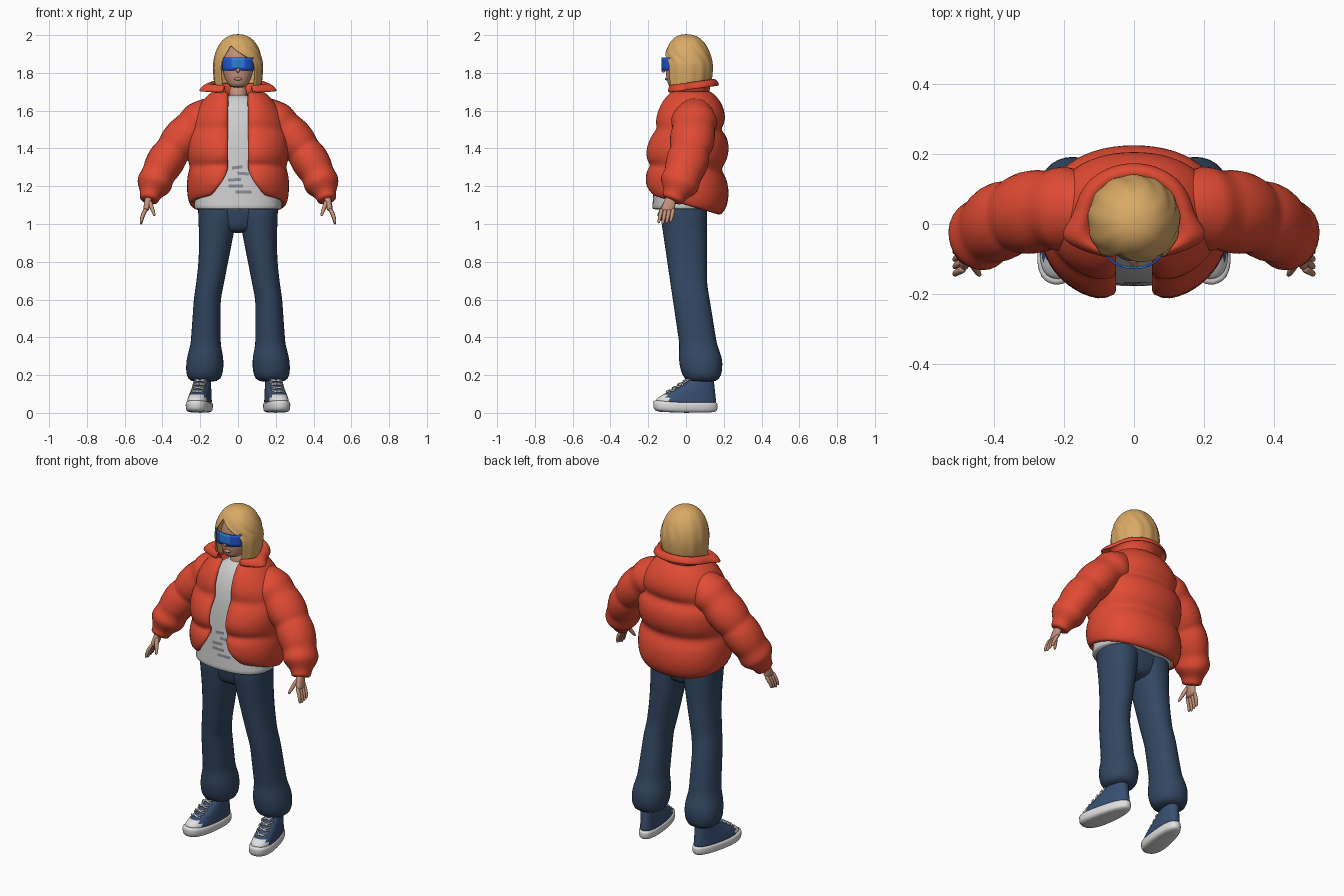
import bpy, bmesh
from math import sin, cos, asin, pi, exp, copysign
from mathutils import Vector, Matrix

if "Cube" in bpy.data.objects:
    bpy.data.objects.remove(bpy.data.objects["Cube"])


def material(name, *rgb):
    mat = bpy.data.materials.new(name)
    mat.use_nodes = True
    mat.diffuse_color = (*rgb, 1)
    shader = mat.node_tree.nodes["Principled BSDF"]
    shader.inputs["Base Color"].default_value = (*rgb, 1)
    shader.inputs["Roughness"].default_value = .8
    return mat


ORANGE = material("orange_padding", .75, .07, .033)
DENIM = material("dark_denim", .033, .065, .125)
CANVAS = material("blue_canvas", .04, .08, .17)
WHITE = material("white_rubber", .75, .75, .75)
SHIRT = material("pale_grey_cotton", .62, .62, .62)
PRINT = material("grey_print", .25, .26, .29)
SKIN = material("skin", .56, .29, .2)
HAIR = material("blond", .7, .4, .13)
LENS = material("blue_lens", .015, .09, .62)
GLINT = material("light_blue_lens", .02, .22, .7)


def clamp(value):
    return min(1, max(0, value))


def signed_power(value, power):
    return copysign(abs(value) ** power, value)


def arc(z, half_width, front, back, centre=0, power=2.4, steps=20, start=0, end=2 * pi):
    """Horizontal rounded section; angle zero is the front, going round by +x."""
    full = end - start == 2 * pi
    points = []
    for i in range(steps if full else steps + 1):
        angle = start + (end - start) * i / steps
        x = centre + half_width * signed_power(sin(angle), 2 / power)
        y = (front + back) / 2 - (back - front) / 2 * signed_power(cos(angle), 2 / power)
        points.append(Vector((x, y, z)))
    return points


def open_arc(z, half_width, front, back, gap, shift=0, power=2.2, steps=28):
    """Section with a front opening of half-width gap, centred on shift."""
    first, last = [asin(signed_power((shift + side * gap) / half_width, power / 2))
                   for side in (1, -1)]
    return arc(z, half_width, front, back, 0, power, steps, first, 2 * pi + last - 1e-5)


def loft(bm, rings, closed=True):
    rows = [[bm.verts.new(point) for point in ring] for ring in rings]
    count = len(rows[0])
    for low, high in zip(rows, rows[1:]):
        for i in range(count if closed else count - 1):
            j = (i + 1) % count
            bm.faces.new((low[i], low[j], high[j], high[i]))
    if closed:
        bm.faces.new(rows[0][::-1])
        bm.faces.new(rows[-1])


def tube(bm, centres, radii, sides=8, wide=1):
    """Round tube along a path with one radius for each station."""
    rings = []
    for i, (centre, radius) in enumerate(zip(centres, radii)):
        ahead, behind = centres[min(i + 1, len(centres) - 1)], centres[max(i - 1, 0)]
        along = (ahead - behind).normalized()
        across = along.cross(Vector((0, 1, 0))).normalized()
        other = across.cross(along) * wide
        angles = [2 * pi * k / sides for k in range(sides)]
        rings.append([centre + radius * (across * cos(a) + other * sin(a)) for a in angles])
    loft(bm, rings)


def finish(bm, name, *mats, mirror=False, thick=0, smooth=1, rule=None, matrix=None):
    bmesh.ops.remove_doubles(bm, verts=bm.verts, dist=.0003)
    bmesh.ops.recalc_face_normals(bm, faces=bm.faces)
    for face in bm.faces:
        face.smooth = True
        if rule:
            face.material_index = rule(face.calc_center_median())
    if matrix:
        bm.transform(matrix)
    mesh = bpy.data.meshes.new(name)
    bm.to_mesh(mesh)
    bm.free()
    for mat in mats:
        mesh.materials.append(mat)
    part = bpy.data.objects.new(name, mesh)
    bpy.context.collection.objects.link(part)
    if mirror:
        part.modifiers.new("mirror", "MIRROR").use_mirror_merge = False
    if thick:
        shell = part.modifiers.new("thickness", "SOLIDIFY")
        shell.thickness, shell.offset = thick, 0
    if smooth:
        rounding = part.modifiers.new("smooth", "SUBSURF")
        rounding.levels = rounding.render_levels = smooth
    return part


# Padded jacket body: three quilted bands, open front, hem dipping at the back
bm = bmesh.new()
rings = []
for i in range(19):
    t = i / 18
    puff = abs(sin(3 * pi * t)) ** .6
    taper = 1 - .5 * clamp((t - .6) / .4) ** 1.7
    chest = 1 - .55 * clamp((t - .45) / .55) ** 1.2
    gap = .05 + .09 * clamp(1 - 3 * t) ** 2
    ring = open_arc(1.1 + .6 * t, .242 * taper + .018 * puff, -.19 * chest - .03 * puff,
                    .17 * taper + .045 * puff + .03 * t ** 6, gap)
    for p in ring:
        p.z -= .3 * p.y * clamp(1 - 2.4 * t)
        if p.y < 0:
            p.y += .02 * clamp((.09 - abs(p.x)) / .04)
    rings.append(ring)
loft(bm, rings, closed=False)
finish(bm, "jacket_body", ORANGE, thick=.025)

# Sleeves: a bent tube with four puffs and a gathered cuff
bm = bmesh.new()
shoulder, elbow, wrist = Vector((.11, .04, 1.61)), Vector((.4, .06, 1.41)), Vector((.473, -.075, 1.12))
path, radii = [], []
for i in range(31):
    t = i / 30
    path.append(shoulder.lerp(elbow, t).lerp(elbow.lerp(wrist, t), t))
    puff = abs(sin(4 * pi * t)) ** .7
    body = (.107 - .025 * t + .012 * puff) * (.7 + .3 * clamp(6 * t))
    radii.append(body + (.053 - body) * clamp(10 * t - 8.5))
tube(bm, path, radii, sides=14, wide=1.12)
finish(bm, "sleeves", ORANGE, mirror=True)

# Folded collar with spread wings
bm = bmesh.new()
rings = []
for i in range(6):
    angle = pi * i / 6
    reach = .14 - .03 * cos(angle)
    ring = open_arc(1.67 + .075 * sin(angle), reach, -.085 - .004 * i, reach + .007, .06, power=2)
    for p in ring:
        p.x *= 1 + .1 * i * exp(-((p.y + .05) / .05) ** 2)
        p.z += .14 * p.y
    rings.append(ring)
loft(bm, rings, closed=False)
finish(bm, "collar", ORANGE, thick=.012)

# Shirt with a firm hem
bm = bmesh.new()
rings = []
for i in range(16):
    t = max(0, i - 1) / 14
    neck = t ** 6
    rings.append(arc(1.08 + .61 * t - .004 * (i == 0), .235 - .05 * t - .13 * neck,
                     -.18 + .04 * t + .09 * neck, .145 - .03 * t - .05 * neck, steps=24))
loft(bm, rings)
shirt = finish(bm, "shirt", SHIRT)

# Abstract printed patches lying on the shirt front
bm = bmesh.new()
for i in range(5):
    place = Matrix.Translation((.03 * cos(2 * i), -.2, 1.17 + .033 * i))
    tilt = Matrix.Rotation(.2 * sin(3 * i), 4, "Y") @ Matrix.Rotation(pi / 2, 4, "X")
    size = Matrix.Diagonal((.045 - .004 * i, .008, 1, 1))
    bmesh.ops.create_grid(bm, x_segments=8, y_segments=2, size=1, matrix=place @ tilt @ size)
patches = finish(bm, "shirt_print", PRINT, smooth=0)
wrap = patches.modifiers.new("wrap", "SHRINKWRAP")
wrap.target, wrap.offset, wrap.wrap_mode = shirt, .003, "ABOVE_SURFACE"

# Trousers: hips filling the gap between two flared legs bunching at the ankle
bm = bmesh.new()
loft(bm, [arc(1.13 - .045 * i, .2 - .015 * max(0, i - 1) ** 2, -.13 + .002 * i * i,
              .11 - .002 * i * i) for i in range(5)])
finish(bm, "hips", DENIM)
bm = bmesh.new()
rings = []
for i in range(25):
    z = 1.12 - .04 * i
    t = clamp((1.04 - z) / .88)
    bunch = .016 * sin(pi * clamp((.36 - z) / .2)) - .012 * (i == 24)
    inner = .003 + .087 * clamp(2 * t) - bunch
    outer = .213 - .012 * sin(pi * clamp(2 * t)) + .056 * t ** 1.3 + bunch
    rings.append(arc(z, (outer - inner) / 2, -.137 + .13 * t - bunch,
                     .114 + .066 * clamp(2.2 * t - .9) + bunch,
                     (outer + inner) / 2, power=2.2, steps=16))
loft(bm, rings)
finish(bm, "trouser_legs", DENIM, mirror=True)

# Shoes, wider at the toe and turned slightly outward
TURN = Matrix.Translation((.2, 0, 0)) @ Matrix.Rotation(.17, 4, "Z")


def shoe_ring(z, half_width, front, back):
    ring = arc(z, half_width, front, back, power=2.5)
    for p in ring:
        p.x *= 1 - .9 * p.y
        if z:
            p.z += .4 * min(0, p.y) ** 2
    return ring


bm = bmesh.new()
loft(bm, [shoe_ring(z, .064 - inset, -.178 + inset, .172 - inset)
          for z, inset in ((0, .012), (.012, .002), (.035, 0), (.052, .001), (.058, .012))])
finish(bm, "soles", WHITE, mirror=True, matrix=TURN)
bm = bmesh.new()
rings = []
for i in range(11):
    t = i / 10
    slope = t * t * (3 - 2 * t)
    rings.append(shoe_ring(.045 + .155 * t, .059 - .016 * t, -.168 + .2 * slope, .166 - .02 * t))
loft(bm, rings)
finish(bm, "shoe_uppers", CANVAS, WHITE, mirror=True, matrix=TURN,
       rule=lambda c: int(c.y < -.1 and c.z < .1))
bm = bmesh.new()
for i in range(4):
    for side in (1, -1):
        path = [Vector((.034 * t, .03 * i - .1 + .02 * t * t + .012 * side * t,
                        .115 + .019 * i + .006 * side * t)) for t in (-1, -.4, .4, 1)]
        tube(bm, path, [.005] * 4, sides=6)
finish(bm, "laces", WHITE, mirror=True, matrix=TURN, smooth=0)

# Hands: palm, four curved fingers and thumb
bm = bmesh.new()
loft(bm, [arc(1.16 - .032 * i, .022 - .002 * i, -.1 - .014 * i, -.05 - .003 * i,
              .468 + .007 * i, steps=12) for i in range(4)])
for finger in range(4):
    length = .03 - .002 * abs(finger - 1)
    path = [Vector((.485 + .03 * sin(k / 2), .021 * finger - .128 - .006 * k, 1.085 - length * k))
            for k in range(4)]
    tube(bm, path, [.012, .0115, .0105, .007])
base, tip = Vector((.47, -.1, 1.125)), Vector((.44, -.15, 1.04))
tube(bm, [base.lerp(tip, k / 3) for k in range(4)], [.014, .013, .011, .007])
finish(bm, "hands", SKIN, mirror=True)

# Head, neck, nose and lips
bm = bmesh.new()
rings = []
for i in range(10):
    t = i / 9
    swell = sin(pi * (.1 + .87 * t)) ** .6
    rings.append(arc(1.72 + .25 * t, .083 * swell, -.109 * swell ** .3,
                     .11 * swell - .06 * (1 - t), power=2.1))
loft(bm, rings)
tube(bm, [Vector((0, .01, z)) for z in (1.58, 1.66, 1.75)], [.06, .05, .05], sides=12)
tube(bm, [Vector((0, -.1 - .012 * k, 1.86 - .03 * k)) for k in range(3)], [.006, .011, .014])
bmesh.ops.create_uvsphere(bm, u_segments=12, v_segments=8, radius=1, matrix=Matrix.Translation(
    (0, -.102, 1.768)) @ Matrix.Diagonal((.024, .011, .008, 1)))
finish(bm, "head", SKIN)

# Wraparound visor with a nose notch and a lighter middle
bm = bmesh.new()
rings = [arc(1.812 + .0175 * i, .084, -.126, 0, power=2.1, start=-1.3, end=1.3) for i in range(5)]
for p in rings[0]:
    p.z += .015 * clamp(1 - abs(p.x) / .02)
loft(bm, rings, closed=False)
finish(bm, "visor", LENS, GLINT, thick=.006, smooth=0,
       rule=lambda c: int(abs(c.x) < .03 and c.z > 1.83))

# Long bob: a dome over straight sides, off-centre parting, shallow locks
bm = bmesh.new()
rings = []
levels = [(1.64 + .06 * i, .88 + .04 * i) for i in range(3)]
levels += [(1.82 + .18 * sin(a), max(.001, cos(a) ** .85)) for a in [pi * i / 24 for i in range(13)]]
for z, scale in levels:
    parting = clamp((z - 1.86) / .08)
    gap = .086 * min(1, scale) * (1 - parting)
    ring = open_arc(z, .128 * scale, -.118 * scale, .137 * scale, gap, -.05 * scale * parting,
                    power=2.1, steps=40)
    for i, p in enumerate(ring):
        lock = 1 + .02 * scale * cos(i * pi / 2)
        p.x, p.y = p.x * lock, p.y * lock
        p.z += max(0, 1.75 - .02 * (1.76 - z) - z) * clamp(8 * p.y + .4)
    rings.append(ring)
loft(bm, rings, closed=False)
finish(bm, "hair", HAIR, thick=.01)
